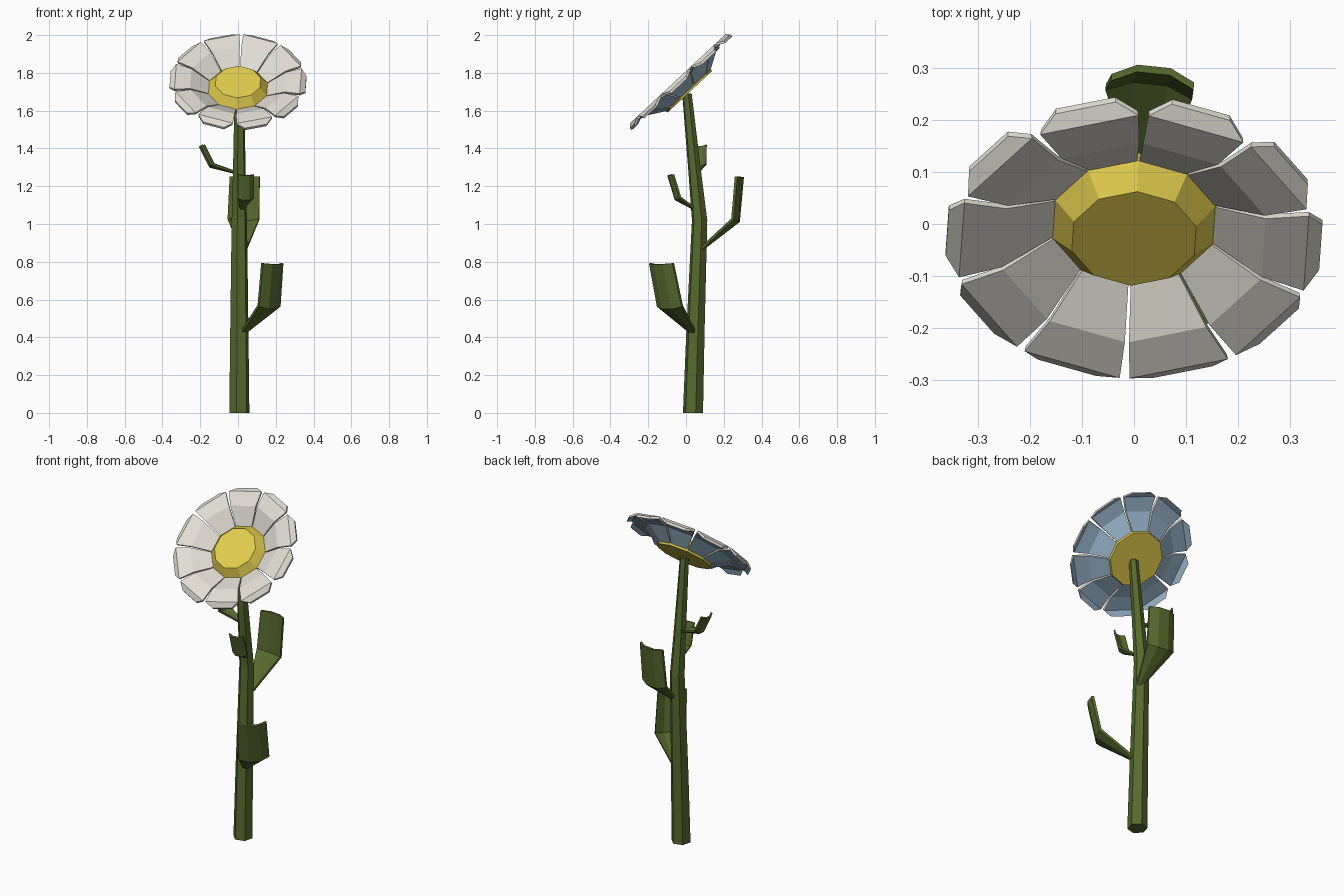
import bpy, bmesh, math
from mathutils import Matrix, Vector

if "Cube" in bpy.data.objects:
    bpy.data.objects.remove(bpy.data.objects["Cube"])


def material(name, rgb):
    m = bpy.data.materials.new(name)
    m.diffuse_color = (*rgb, 1)
    m.use_nodes = True
    m.node_tree.nodes["Principled BSDF"].inputs["Base Color"].default_value = m.diffuse_color
    return m


GREEN = material("leaf green", (0.093, 0.142, 0.027))
WHITE = material("petal white", (0.76, 0.73, 0.66))
BLUE = material("petal back blue", (0.33, 0.48, 0.61))
YELLOW = material("centre yellow", (0.76, 0.61, 0.075))


def loft(name, rings, mats, back_side=None):
    """Skin a chain of closed rings, cap both ends; side back_side gets the second material."""
    bm = bmesh.new()
    vr = [[bm.verts.new(p) for p in ring] for ring in rings]
    n = len(vr[0])
    for a, b in zip(vr, vr[1:]):
        for i in range(n):
            j = (i + 1) % n
            f = bm.faces.new((a[i], a[j], b[j], b[i]))
            f.material_index = 1 if i == back_side else 0
    bm.faces.new(vr[0][::-1])
    bm.faces.new(vr[-1])
    bmesh.ops.recalc_face_normals(bm, faces=bm.faces)
    me = bpy.data.meshes.new(name)
    bm.to_mesh(me)
    bm.free()
    for m in mats:
        me.materials.append(m)
    ob = bpy.data.objects.new(name, me)
    bpy.context.collection.objects.link(ob)
    return ob


def circle(x, y, z, r, n, start):
    return [(x + r * math.cos(start + 2 * math.pi * i / n),
             y + r * math.sin(start + 2 * math.pi * i / n), z) for i in range(n)]


# Stem: tapering, gently bowed six-sided tube
stem_path = [(0.037, 0.0, 0.055), (0.050, 0.43, 0.050), (0.072, 1.02, 0.042),
             (0.047, 1.27, 0.035), (0.005, 1.69, 0.026)]
loft("stem", [circle(0.007, y, z, r, 6, math.radians(15)) for y, z, r in stem_path], [GREEN])


# Leaves: cupped strips with a narrow root, an elbow and an upright blade
def leaf(name, angle, root, bend, tip, half, cup, thick):
    a = math.radians(angle)
    out = Vector((math.cos(a), math.sin(a), 0))
    side = Vector((-out.y, out.x, 0))
    pts = [Vector(root), Vector(bend), Vector(tip)]
    tangents = [pts[1] - pts[0], pts[2] - pts[0], pts[2] - pts[1]]
    rings = []
    for p, t, k in zip(pts, tangents, (0.22, 1.0, 0.95)):
        inward = t.normalized().cross(side)
        if inward.dot(out) > 0:
            inward.negate()

        def row(off):
            return [p + side * s * half * k + inward * (cup * k * (c - 0.5) + off)
                    for s, c in ((-1, 1), (-0.4, 0), (0.4, 0), (1, 1))]
        rings.append(row(thick / 2) + row(-thick / 2)[::-1])
    loft(name, rings, [GREEN])


leaf("lower_leaf", -41, (0.03, 0.035, 0.425), (0.172, -0.092, 0.56),
     (0.19, -0.137, 0.79), 0.086, 0.024, 0.014)
leaf("back_leaf", 84, (0.03, 0.085, 0.87), (0.03, 0.265, 1.02),
     (0.037, 0.285, 1.25), 0.084, 0.024, 0.014)
leaf("front_leaf", -80, (0.02, 0.045, 1.08), (0.042, -0.045, 1.135),
     (0.043, -0.083, 1.26), 0.044, 0.018, 0.011)
leaf("left_leaf", 172, (-0.005, 0.055, 1.27), (-0.14, 0.065, 1.31),
     (-0.193, 0.07, 1.415), 0.043, 0.018, 0.011)

# Flower head frame: local z is the direction the flower faces
head = Matrix.Translation((0, 0.01, 1.711)) @ Matrix.Rotation(math.radians(43), 4, 'X')
twist = math.radians(-3)

# Centre: ten-sided button with a sloped rim
centre = loft("flower_centre",
              [circle(0, 0, z, r, 10, math.radians(18) + twist)
               for z, r in ((-0.015, 0.16), (0.005, 0.166), (0.056, 0.124))], [YELLOW])
centre.matrix_world = head

# Petals: steep bowl, flat rim and curled-back tip, white in front and blue behind
profile = [(0.145, 0.004, 0.045), (0.25, 0.068, 0.077),
           (0.332, 0.079, 0.098), (0.36, 0.060, 0.060)]   # radius, height, half width
THICK = 0.014
petal_rings = [[(r, -w, h), (r, w, h), (r, w * 0.98, h - THICK), (r, -w * 0.98, h - THICK)]
               for r, h, w in profile]
for i in range(10):
    petal = loft(f"petal_{i + 1}", petal_rings, [WHITE, BLUE], back_side=2)
    petal.matrix_world = head @ Matrix.Rotation(twist + i * math.tau / 10, 4, 'Z')
